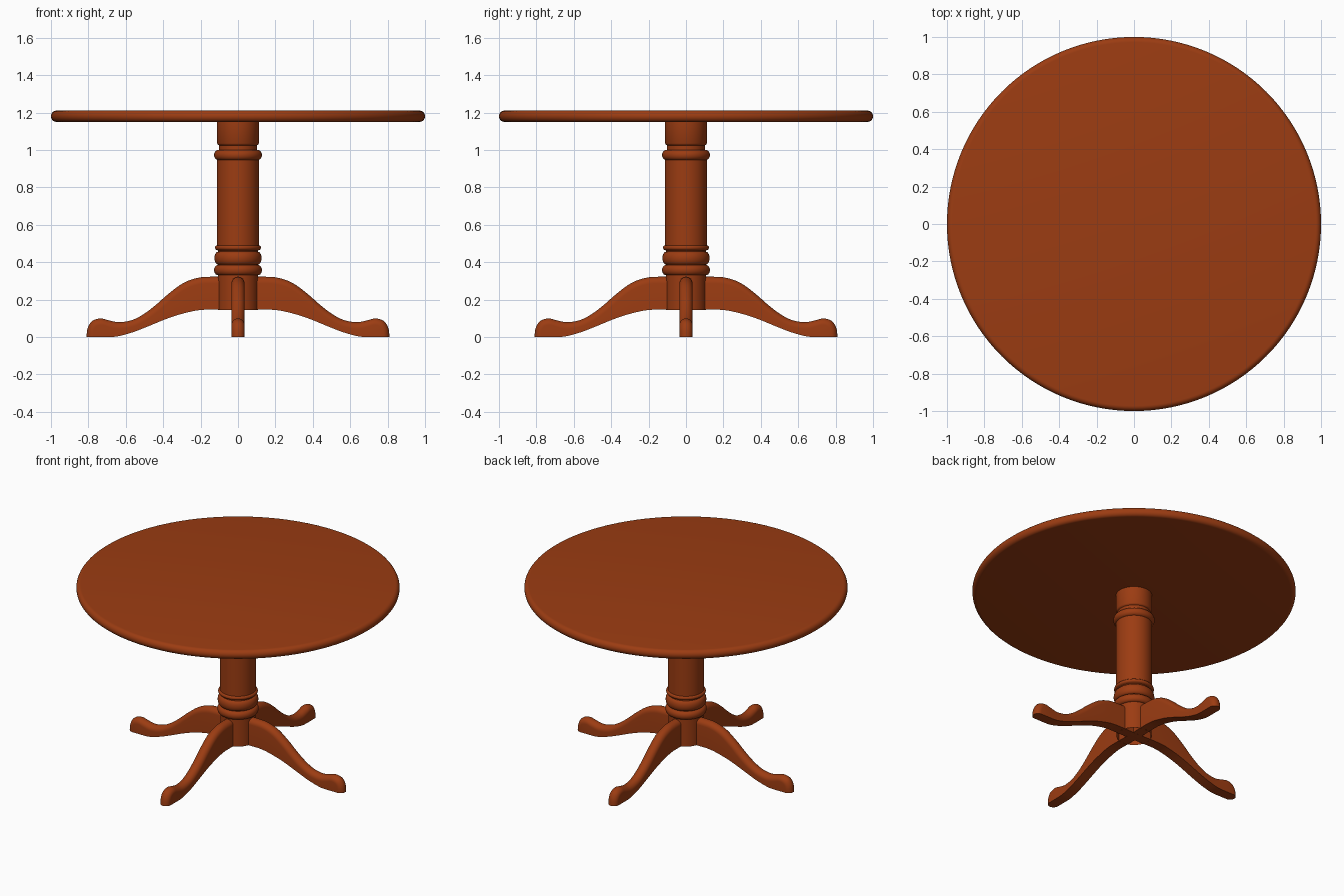
import bpy, bmesh, math
from mathutils import Vector

if "Cube" in bpy.data.objects:
    bpy.data.objects.remove(bpy.data.objects["Cube"])

wood = bpy.data.materials.new("reddish brown wood")
wood.diffuse_color = (0.33, 0.045, 0.006, 1)
wood.use_nodes = True
wood.node_tree.nodes["Principled BSDF"].inputs["Base Color"].default_value = wood.diffuse_color


def finish(name, bm, angle):
    bmesh.ops.recalc_face_normals(bm, faces=bm.faces)
    me = bpy.data.meshes.new(name)
    bm.to_mesh(me)
    bm.free()
    me.materials.append(wood)
    ob = bpy.data.objects.new(name, me)
    bpy.context.collection.objects.link(ob)
    bpy.ops.object.select_all(action='DESELECT')
    ob.select_set(True)
    bpy.context.view_layer.objects.active = ob
    bpy.ops.object.shade_smooth_by_angle(angle=math.radians(angle))
    return ob


def lathe(name, profile, n, cap=False):
    bm = bmesh.new()
    rings = [[bm.verts.new((r * math.cos(2 * math.pi * i / n), r * math.sin(2 * math.pi * i / n), z))
              for i in range(n)] for r, z in profile]
    for a, b in zip(rings, rings[1:]):
        for i in range(n):
            j = (i + 1) % n
            bm.faces.new((a[i], a[j], b[j], b[i]))
    if cap:
        bm.faces.new(rings[0])
        bm.faces.new(rings[-1])
    return finish(name, bm, 35)


def bead(r, bulge, z0, z1, steps=10):
    """Half-round moulding from z1 down to z0."""
    zc, h = (z0 + z1) / 2, (z1 - z0) / 2
    return [(r + bulge * math.sin(math.pi * i / steps), zc + h * math.cos(math.pi * i / steps))
            for i in range(steps + 1)]


# Round top with a rounded rim
lathe("table_top", bead(0.972, 0.028, 1.15, 1.21, 12), 128, cap=True)

# Turned column, open underneath
column = [(0.112, 1.15), (0.112, 1.035), (0.108, 1.028), (0.102, 1.025), (0.102, 1.0)]
column += bead(0.104, 0.024, 0.945, 1.0)
column += [(0.112, 0.945), (0.112, 0.49)]
column += bead(0.112, 0.011, 0.465, 0.49, 6)
column += [(0.106, 0.462), (0.106, 0.456)]
column += bead(0.106, 0.02, 0.387, 0.456)
column += bead(0.106, 0.022, 0.33, 0.385)
column += [(0.108, 0.33), (0.108, 0.145)]
lathe("column", column, 64)

# Leg stations: top x, top z, bottom x, bottom z
STATIONS = [
    (0.0, 0.322, 0.0, 0.144), (0.15, 0.322, 0.15, 0.146), (0.22, 0.315, 0.20, 0.144),
    (0.295, 0.287, 0.25, 0.136), (0.375, 0.228, 0.33, 0.115), (0.435, 0.175, 0.40, 0.09),
    (0.50, 0.125, 0.48, 0.057), (0.565, 0.091, 0.56, 0.026), (0.635, 0.079, 0.64, 0.004),
    (0.69, 0.089, 0.69, 0.0), (0.735, 0.099, 0.71, 0.0), (0.78, 0.085, 0.72, 0.0),
    (0.804, 0.047, 0.73, 0.0), (0.81, 0.0, 0.74, 0.0)]


def spline(pts, steps):
    """Catmull-Rom curve through the points."""
    out = []
    for k in range(len(pts) - 1):
        p0, p1, p2, p3 = (Vector(pts[min(max(k + d, 0), len(pts) - 1)]) for d in (-1, 0, 1, 2))
        for s in range(steps):
            t = s / steps
            out.append(0.5 * (2 * p1 + (p2 - p0) * t + (2 * p0 - 5 * p1 + 4 * p2 - p3) * t * t
                              + (3 * p1 - p0 - 3 * p2 + p3) * t ** 3))
    return out + [Vector(pts[-1])]


def leg(name, turn):
    bm = bmesh.new()
    w, arc, rings = 0.035, 12, []
    for tx, tz, bx, bz in spline(STATIONS, 4):
        top, bot = Vector((tx, 0, max(tz, 0))), Vector((bx, 0, max(bz, 0)))
        d = (bot - top).normalized()
        side = Vector((0, w, 0))
        pts = [bot + side]
        for i in range(arc + 1):
            a = math.pi * i / arc
            pts.append(top + d * w * (1 - math.sin(a)) + side * math.cos(a))
        pts.append(bot - side)
        c, s = round(math.cos(turn)), round(math.sin(turn))
        rings.append([bm.verts.new((p.x * c - p.y * s, p.x * s + p.y * c, p.z)) for p in pts])
    n = len(rings[0])
    for a, b in zip(rings, rings[1:]):
        for i in range(n):
            j = (i + 1) % n
            bm.faces.new((a[i], a[j], b[j], b[i]))
    bm.faces.new(rings[-1])
    finish(name, bm, 40)


# Four splayed legs meeting under the column
for k, name in enumerate(("right_leg", "back_leg", "left_leg", "front_leg")):
    leg(name, k * math.pi / 2)
